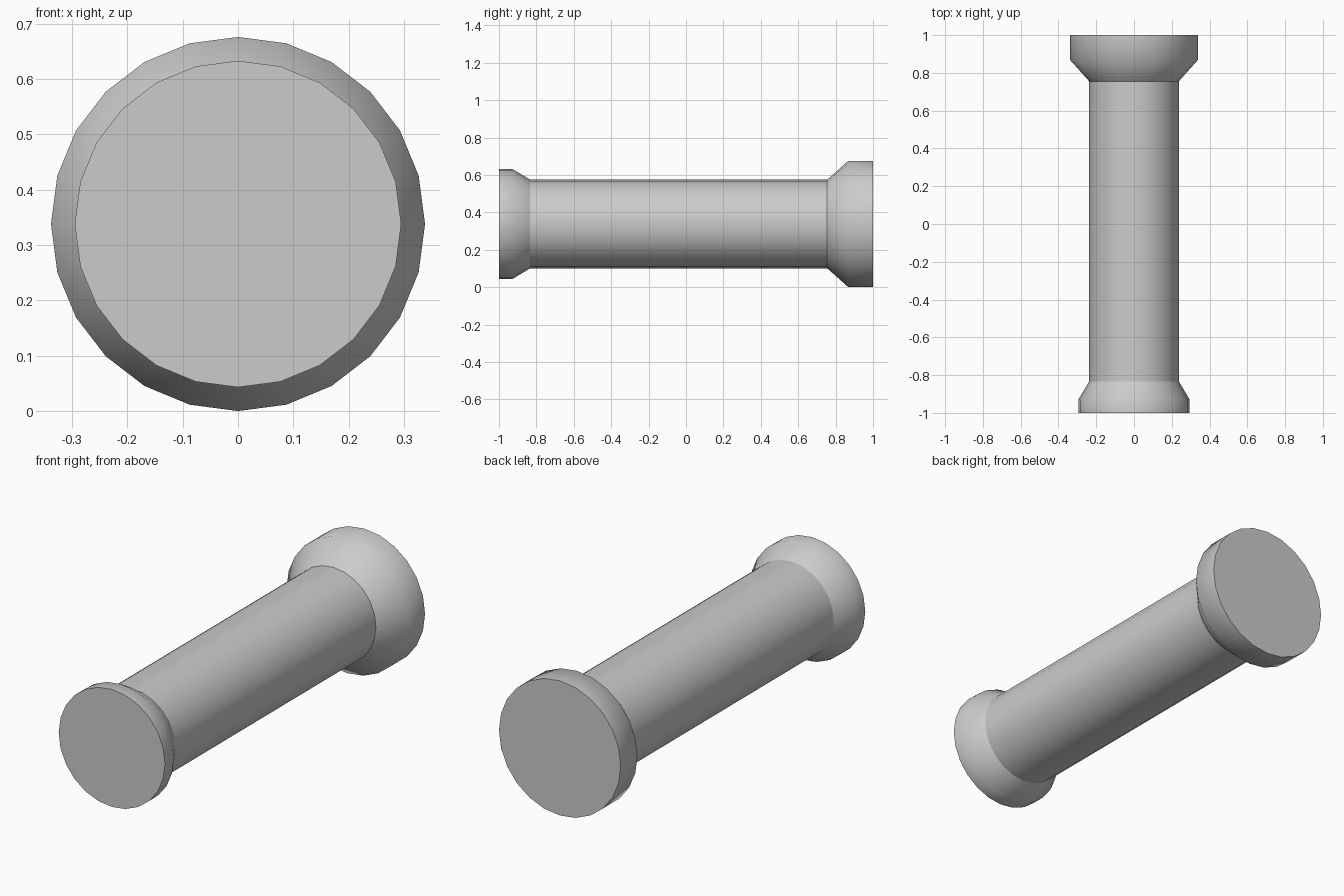
import bpy, bmesh, math

if "Cube" in bpy.data.objects:
    bpy.data.objects.remove(bpy.data.objects["Cube"])

SIDES = 24
CENTRE_Z = 0.338


def lathe(name, profile, cap=None):
    """Revolve (y, radius) points around the y axis; cap closes 'first' or 'last' ring."""
    bm = bmesh.new()
    rings = []
    for y, r in profile:
        rings.append([bm.verts.new((r * math.sin(2 * math.pi * i / SIDES), y,
                                    CENTRE_Z + r * math.cos(2 * math.pi * i / SIDES)))
                      for i in range(SIDES)])
    for a, b in zip(rings, rings[1:]):
        for i in range(SIDES):
            j = (i + 1) % SIDES
            bm.faces.new((a[i], b[i], b[j], a[j])).smooth = True
    if cap == 'first':
        bm.faces.new(rings[0])
    elif cap == 'last':
        bm.faces.new(rings[-1][::-1])
    # flat disc ends keep a crisp rim
    for f in bm.faces:
        if len(f.verts) == SIDES:
            for e in f.edges:
                e.smooth = False
    # outward-facing normals
    for f in bm.faces:
        f.normal_update()
        c = f.calc_center_median()
        out = c.copy()
        out.z -= CENTRE_Z
        if len(f.verts) < SIDES:
            out.y = 0
        if f.normal.dot(out) < 0:
            f.normal_flip()
    mesh = bpy.data.meshes.new(name)
    bm.to_mesh(mesh)
    bm.free()
    obj = bpy.data.objects.new(name, mesh)
    bpy.context.collection.objects.link(obj)
    return obj


SHAFT_R = 0.237

# Straight middle tube
lathe("shaft", [(-0.833, SHAFT_R), (0.755, SHAFT_R)])

# Small flared end at the front
lathe("front_collar", [(-1.0, 0.295), (-0.93, 0.295), (-0.833, SHAFT_R)], cap='first')

# Large flared end at the back
lathe("back_collar", [(0.755, SHAFT_R), (0.868, 0.338), (1.0, 0.338)], cap='last')
